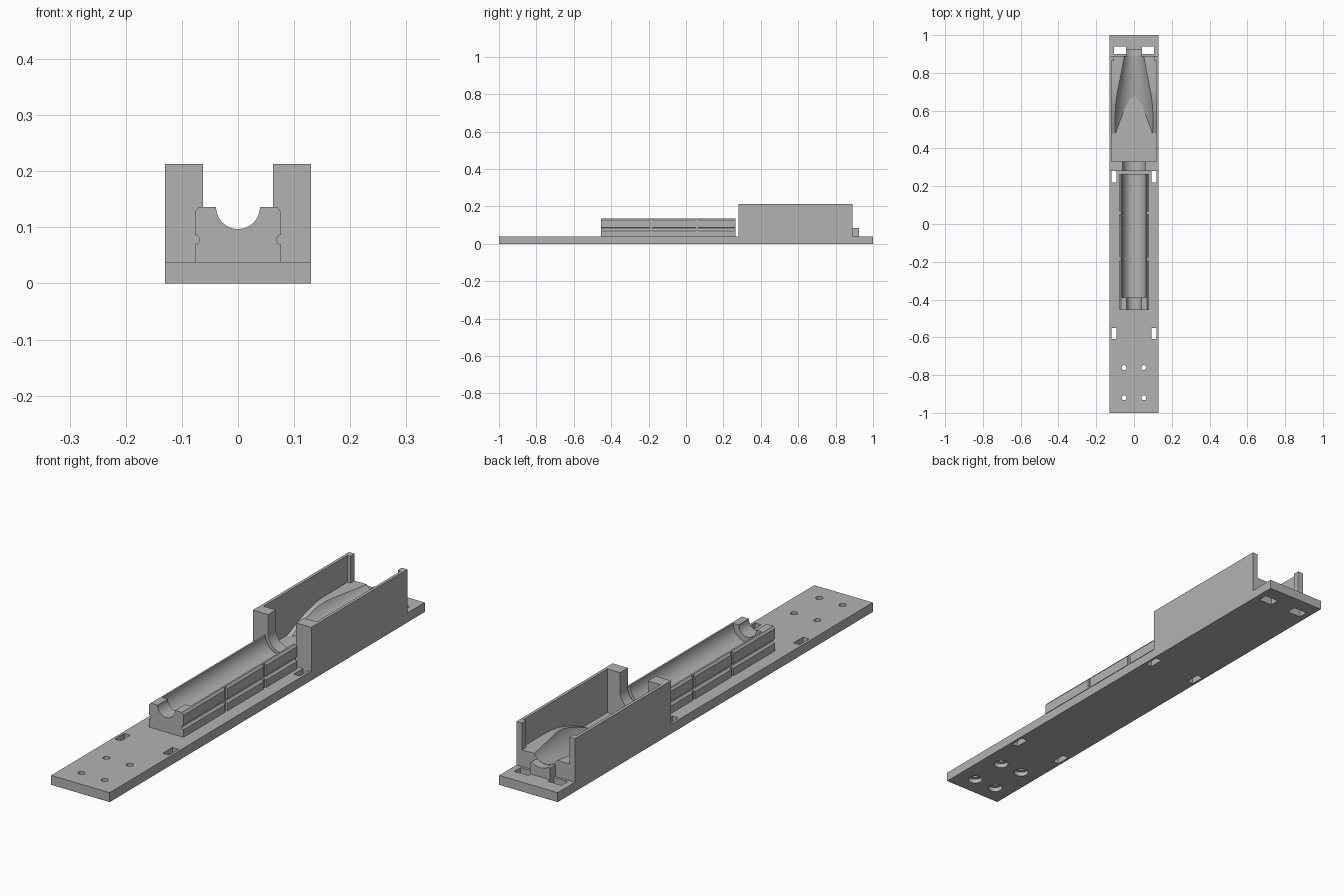
import bpy, bmesh, math
from mathutils import Matrix, Vector

cube = bpy.data.objects.get("Cube")
if cube:
    bpy.data.objects.remove(cube, do_unlink=True)

grey = bpy.data.materials.new("plain grey")
grey.use_nodes = True
COLOUR = (0.45, 0.45, 0.45, 1)
grey.diffuse_color = COLOUR
grey.node_tree.nodes["Principled BSDF"].inputs["Base Color"].default_value = COLOUR

AXIS = 0.136    # height of the trough axis
FLOOR = 0.038   # top of the base plate


def finish(name, bm):
    bmesh.ops.recalc_face_normals(bm, faces=bm.faces)
    mesh = bpy.data.meshes.new(name)
    bm.to_mesh(mesh)
    bm.free()
    mesh.materials.append(grey)
    ob = bpy.data.objects.new(name, mesh)
    bpy.context.collection.objects.link(ob)
    return ob


def box(name, x, y, z):
    bm = bmesh.new()
    bmesh.ops.create_cube(bm, size=1)
    for v in bm.verts:
        v.co = Vector([a[0] + (c + 0.5) * (a[1] - a[0]) for c, a in zip(v.co, (x, y, z))])
    return finish(name, bm)


def extrude(name, points, direction):
    """Closed polygon of 3D points swept along a direction."""
    bm = bmesh.new()
    face = bm.faces.new([bm.verts.new(p) for p in points])
    swept = bmesh.ops.extrude_face_region(bm, geom=[face])
    verts = [g for g in swept["geom"] if isinstance(g, bmesh.types.BMVert)]
    bmesh.ops.translate(bm, verts=verts, vec=direction)
    return finish(name, bm)


def lathe(name, profile, centre, along="Y", n=64):
    """Solid of revolution; profile is (distance along axis, radius)."""
    bm = bmesh.new()
    rings = []
    for d, r in profile:
        ring = []
        for i in range(n):
            a = 2 * math.pi * (i + 0.5) / n
            u, w = r * math.cos(a), r * math.sin(a)
            p = (u, d, w) if along == "Y" else (u, w, d)
            ring.append(bm.verts.new(Vector(centre) + Vector(p)))
        rings.append(ring)
    for lo, hi in zip(rings, rings[1:]):
        for i in range(n):
            j = (i + 1) % n
            bm.faces.new((lo[i], lo[j], hi[j], hi[i]))
    bm.faces.new(rings[0])
    bm.faces.new(rings[-1])
    return finish(name, bm)


def cut(target, cutters):
    for c in cutters:
        m = target.modifiers.new("cut", "BOOLEAN")
        m.operation, m.solver, m.object = "DIFFERENCE", "EXACT", c
        bpy.context.view_layer.objects.active = target
        bpy.ops.object.modifier_apply(modifier=m.name)
        bpy.data.objects.remove(c, do_unlink=True)


def smooth(ob):
    bpy.ops.object.select_all(action="DESELECT")
    ob.select_set(True)
    bpy.context.view_layer.objects.active = ob
    bpy.ops.object.shade_smooth_by_angle(angle=math.radians(25))


# Base plate with slots and counterbored screw holes
base = box("base_plate", (-0.13, 0.13), (-1, 1), (0, FLOOR))
holes = []
for s in (-1, 1):
    for x0, x1, y0, y1 in ((0.093, 0.12, -0.61, -0.55),
                           (0.093, 0.12, 0.22, 0.28),
                           (0.043, 0.105, 0.9, 0.94)):
        holes.append(box("slot", sorted((s * x0, s * x1)), (y0, y1), (-0.1, 0.1)))
    for y in (-0.76, -0.92):
        holes.append(lathe("screw_hole", [(-0.1, 0.028), (0.018, 0.028), (0.018, 0.013), (0.1, 0.013)],
                           (s * 0.052, y, 0), "Z", 32))
cut(base, holes)
smooth(base)

# Cradle block with a long trough, a narrow front neck and side grooves
Y0, Y1 = -0.455, 0.265
half = [(0.077, FLOOR), (0.077, 0.127), (0.07, AXIS)]
outline = half + [(-x, z) for x, z in reversed(half)]
cradle = extrude("cradle", [(x, Y0, z) for x, z in outline], (0, Y1 - Y0, 0))
grooves = [lathe("trough", [(-0.6, 0.039), (-0.39, 0.039), (-0.39, 0.063), (0.4, 0.063)], (0, 0, AXIS))]
for s in (-1, 1):
    grooves.append(lathe("side_groove", [(-0.6, 0.009), (0.4, 0.009)], (s * 0.078, 0, 0.078), "Y", 24))
    for y in (-0.185, 0.06):
        grooves.append(box("tie_groove", sorted((s * 0.07, s * 0.1)), (y - 0.007, y + 0.007), (0.03, 0.2)))
cut(cradle, grooves)
smooth(cradle)

# Housing side walls with inner lips at the rear
for s, side in ((-1, "right"), (1, "left")):
    box(side + "_wall", sorted((s * 0.118, s * 0.13)), (0.28, 0.89), (FLOOR, 0.213))
    box(side + "_rear_lip", sorted((s * 0.105, s * 0.118)), (0.865, 0.89), (FLOOR, 0.213))

# Housing front wall with a U-shaped opening
front = box("housing_front_wall", (-0.118, 0.118), (0.28, 0.33), (FLOOR, 0.213))
cut(front, [lathe("opening", [(0.2, 0.062), (0.4, 0.062)], (0, 0, AXIS)),
            box("opening_top", (-0.062, 0.062), (0.2, 0.4), (AXIS, 0.3))])
smooth(front)

# Tapered rest: a rising arched block hollowed by a bullet-shaped trough
steps = 16
ramp = []
for i in range(steps + 1):
    t = i / steps
    ramp.append((0.48 + 0.24 * t, FLOOR + 0.067 * math.sin(t * math.pi / 2)))
side = ramp + [(0.89, 0.105), (0.89, FLOOR)]
rest = extrude("tapered_rest", [(-0.118, y, z) for y, z in side], (0.236, 0, 0))
taper = [(0.4, 0.15), (0.48, 0.138), (0.58, 0.115), (0.66, 0.101),
         (0.74, 0.086), (0.82, 0.071), (0.89, 0.06), (1.0, 0.06)]
cut(rest, [lathe("hollow", taper, (0, 0, AXIS))])
smooth(rest)

# Rear tab carrying the end of the trough
tab = box("rear_tab", (-0.043, 0.043), (0.89, 0.925), (FLOOR, 0.085))
cut(tab, [lathe("tab_hollow", [(0.8, 0.061), (1.0, 0.061)], (0, 0, AXIS))])
smooth(tab)
